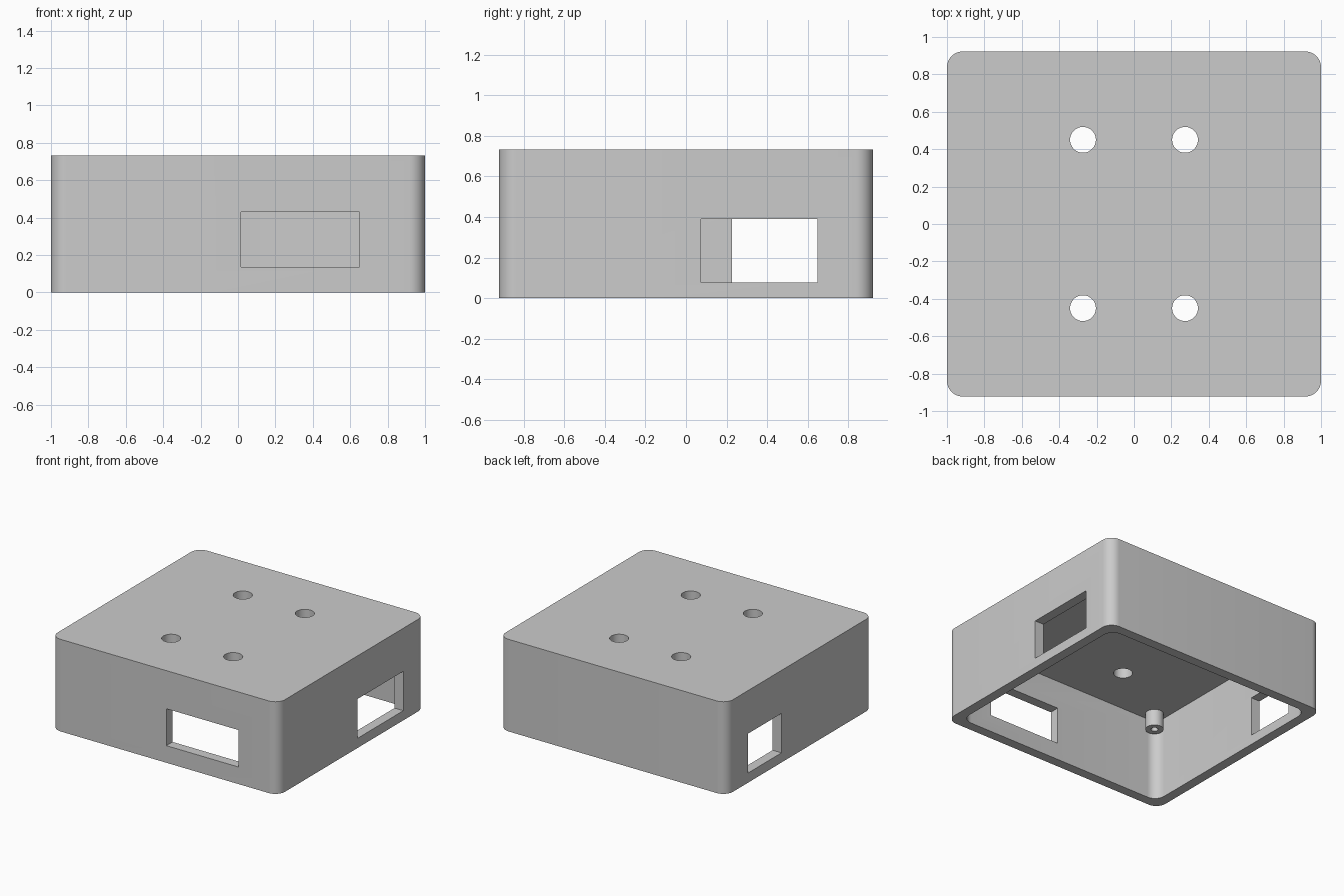
import bpy, bmesh
from mathutils import Matrix

if "Cube" in bpy.data.objects:
    bpy.data.objects.remove(bpy.data.objects["Cube"], do_unlink=True)

W, D, H = 2.0, 1.845, 0.733      # outer size
T = 0.078                        # wall thickness
R = 0.085                        # vertical corner radius
CEILING = H - T

grey = bpy.data.materials.new("grey plastic")
grey.use_nodes = True
grey.diffuse_color = (0.6, 0.6, 0.6, 1)
grey.node_tree.nodes["Principled BSDF"].inputs["Base Color"].default_value = (0.6, 0.6, 0.6, 1)


def finish(bm, name):
    mesh = bpy.data.meshes.new(name)
    bmesh.ops.recalc_face_normals(bm, faces=bm.faces)
    bm.to_mesh(mesh)
    bm.free()
    mesh.materials.append(grey)
    ob = bpy.data.objects.new(name, mesh)
    bpy.context.collection.objects.link(ob)
    return ob


def box(name, x, y, z, radius=0):
    """Box between (min, max) pairs, with optional rounded vertical corners."""
    bm = bmesh.new()
    bmesh.ops.create_cube(bm, size=1)
    for v in bm.verts:
        for i, (lo, hi) in enumerate((x, y, z)):
            v.co[i] = lo if v.co[i] < 0 else hi
    if radius:
        upright = [e for e in bm.edges if abs(e.verts[0].co.z - e.verts[1].co.z) > 0.1]
        bmesh.ops.bevel(bm, geom=upright, offset=radius, segments=10,
                        profile=0.5, affect='EDGES')
    return finish(bm, name)


def cylinder(name, x, y, z, radius, bore=0):
    """Upright cylinder, with an optional blind bore in its lower end."""
    bm = bmesh.new()
    bmesh.ops.create_cone(bm, cap_ends=True, segments=40, radius1=radius, radius2=radius,
                          depth=z[1] - z[0],
                          matrix=Matrix.Translation((x, y, (z[0] + z[1]) / 2)))
    if bore:
        end = min(bm.faces, key=lambda f: f.calc_center_median().z)
        bmesh.ops.inset_region(bm, faces=[end], thickness=radius - bore)
        wall = bmesh.ops.extrude_face_region(bm, geom=[end])["geom"]
        moved = [g for g in wall if isinstance(g, bmesh.types.BMVert)]
        bmesh.ops.translate(bm, verts=moved, vec=(0, 0, (z[1] - z[0]) * 0.9))
        if end.is_valid:
            bmesh.ops.delete(bm, geom=[end], context='FACES_ONLY')
    return finish(bm, name)


def smooth(ob):
    bpy.ops.object.select_all(action='DESELECT')
    ob.select_set(True)
    bpy.context.view_layer.objects.active = ob
    bpy.ops.object.shade_smooth_by_angle(angle=0.6)


def cut(ob, cutter):
    mod = ob.modifiers.new("cut", 'BOOLEAN')
    mod.operation, mod.solver, mod.object = 'DIFFERENCE', 'EXACT', cutter
    bpy.context.view_layer.objects.active = ob
    bpy.ops.object.modifier_apply(modifier=mod.name)
    bpy.data.objects.remove(cutter, do_unlink=True)


# Hollow housing, open underneath
hx, hy = W / 2, D / 2
housing = box("housing", (-hx, hx), (-hy, hy), (0, H), R)
cut(housing, box("cavity", (T - hx, hx - T), (T - hy, hy - T), (-0.2, CEILING), R))

# Window openings in the front, left and right walls
cut(housing, box("front_window", (0.015, 0.65), (-hy - 0.1, -hy + 0.2), (0.136, 0.43)))
cut(housing, box("left_window", (hx - 0.2, hx + 0.1), (0.075, 0.65), (0.077, 0.39)))
cut(housing, box("right_window", (-hx - 0.1, -hx + 0.2), (0.228, 0.65), (0.077, 0.39)))

# Round holes through the top, and bored screw posts in the inner corners
for sx in (-1, 1):
    for sy in (-1, 1):
        cut(housing, cylinder("top_hole", sx * 0.273, sy * 0.45, (0.5, 1), 0.069))
        post = cylinder("corner_post", sx * 0.828, sy * 0.755,
                        (CEILING - 0.13, CEILING + 0.01), 0.066, bore=0.026)
        smooth(post)
smooth(housing)
